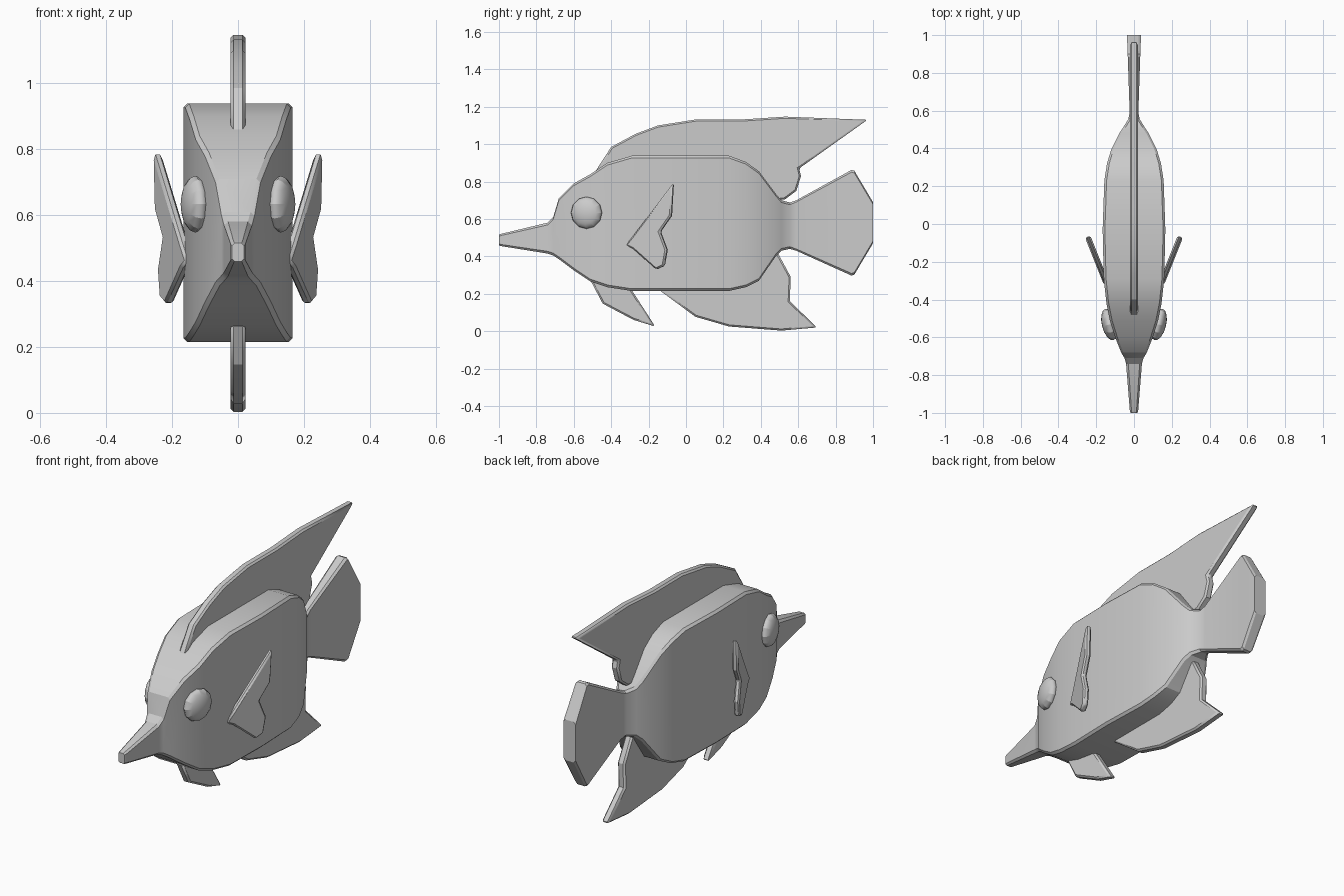
import bpy, bmesh, math
from mathutils import Vector

if "Cube" in bpy.data.objects:
    bpy.data.objects.remove(bpy.data.objects["Cube"])


def finish(bm, name, bevel=0.0, angle=25):
    bmesh.ops.recalc_face_normals(bm, faces=bm.faces[:])
    me = bpy.data.meshes.new(name)
    bm.to_mesh(me)
    bm.free()
    ob = bpy.data.objects.new(name, me)
    bpy.context.collection.objects.link(ob)
    bpy.ops.object.select_all(action='DESELECT')
    ob.select_set(True)
    bpy.context.view_layer.objects.active = ob
    bpy.ops.object.shade_smooth_by_angle(angle=math.radians(angle))
    if bevel:
        mod = ob.modifiers.new("bevel", 'BEVEL')
        mod.width = bevel
        mod.segments = 1
        mod.limit_method = 'ANGLE'
        mod.angle_limit = math.radians(50)
    return ob


def slab(name, points, offset, bevel):
    """Extrude a flat outline symmetrically along the offset vector."""
    bm = bmesh.new()
    face = bm.faces.new([bm.verts.new(Vector(p) - offset) for p in points])
    res = bmesh.ops.extrude_face_region(bm, geom=[face], use_keep_orig=True)
    new = [v for v in res["geom"] if isinstance(v, bmesh.types.BMVert)]
    bmesh.ops.translate(bm, verts=new, vec=offset * 2)
    return finish(bm, name, bevel)


def loft(name, stations):
    """Chamfered rectangular rings: (y, half width, top, bottom)."""
    bm = bmesh.new()
    rings = []
    for y, w, t, b in stations:
        c = min(0.012, w * 0.4)
        pts = [(w, b + c), (w, t - c), (w - c, t), (c - w, t),
               (-w, t - c), (-w, b + c), (c - w, b), (w - c, b)]
        rings.append([bm.verts.new((x, y, z)) for x, z in pts])
    for r0, r1 in zip(rings, rings[1:]):
        for i in range(8):
            j = (i + 1) % 8
            bm.faces.new((r0[i], r0[j], r1[j], r1[i]))
    bm.faces.new(rings[0])
    bm.faces.new(rings[-1])
    return finish(bm, name)


# Body with snout and tail fin
loft("body", [
    (-1.00, .018, .515, .46), (-.99, .022, .52, .455), (-.74, .042, .58, .415),
    (-.71, .05, .61, .405), (-.68, .068, .71, .385), (-.60, .10, .79, .325),
    (-.51, .128, .84, .265), (-.42, .146, .90, .235), (-.29, .16, .938, .215),
    (-.03, .166, .938, .215), (.23, .157, .938, .215), (.32, .143, .905, .235),
    (.39, .122, .855, .27), (.48, .078, .735, .40), (.51, .058, .70, .43),
    (.555, .03, .688, .44), (.59, .023, .70, .43), (.885, .033, .862, .297),
    (.90, .034, .858, .302), (1.00, .037, .69, .47)])

# Fins on the centre line, as (y, z) outlines
fins = {
    "dorsal_fin": [
        (-.50, .83), (-.40, .985), (-.27, 1.055), (-.15, 1.10), (.06, 1.133),
        (.30, 1.132), (.53, 1.147), (.97, 1.13), (.605, .87), (.615, .83),
        (.59, .75), (.53, .705), (.49, .70), (.30, .86), (-.30, .86)],
    "anal_fin": [
        (-.15, .225), (.05, .077), (.23, .025), (.51, .003), (.70, .02),
        (.555, .16), (.56, .29), (.49, .42), (.40, .36), (.25, .28)],
    "pelvic_fin": [
        (-.51, .27), (-.445, .147), (-.28, .06), (-.165, .025),
        (-.29, .22), (-.38, .30)],
}
for name, outline in fins.items():
    slab(name, [(0, y, z) for y, z in outline], Vector((.022, 0, 0)), .009)

# Side fins swept outwards, and flattened eyes
pectoral = [(-.32, .46), (-.28, .51), (-.067, .79), (-.077, .617), (-.136, .532),
            (-.10, .435), (-.115, .35), (-.157, .33), (-.28, .44)]
for side, s in (("right", 1), ("left", -1)):
    slab("pectoral_fin_" + side,
         [(s * (.16 + (y + .28) * .4), y, z) for y, z in pectoral],
         Vector((s * .93, -.37, 0)) * .015, .008)
    bpy.ops.mesh.primitive_uv_sphere_add(
        segments=12, ring_count=8, radius=1, location=(s * .13, -.532, .633),
        rotation=(0, math.pi / 2, -s * .25))
    eye = bpy.context.object
    eye.name = "eye_" + side
    eye.scale = (.086, .086, .04)
    bpy.ops.object.shade_smooth_by_angle(angle=math.radians(25))
